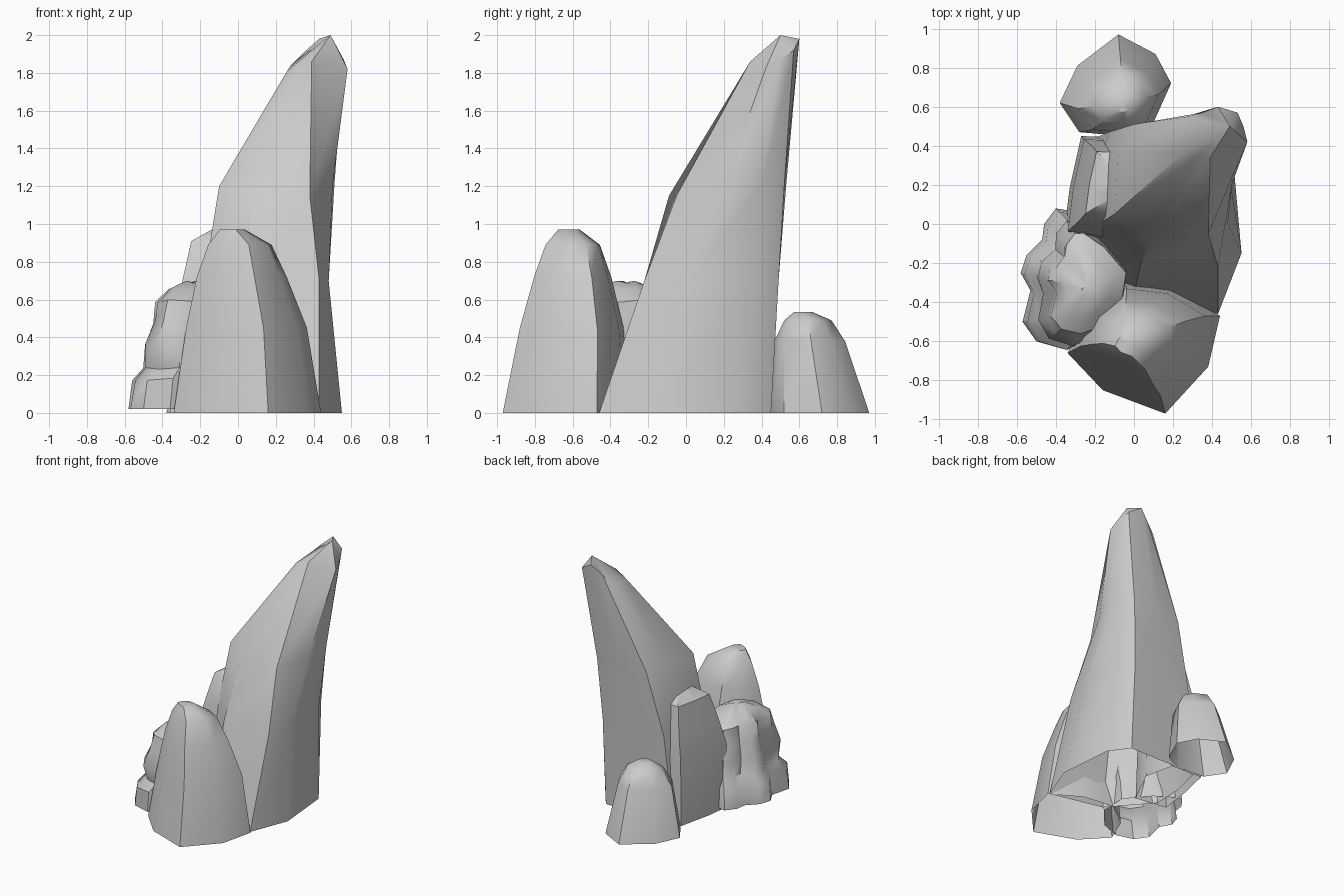
import bpy
import bmesh
import math
import random
from mathutils import Vector

default_cube = bpy.data.objects.get("Cube")
if default_cube:
    bpy.data.objects.remove(default_cube, do_unlink=True)

random.seed(4)


def make_material(name, colour):
    material = bpy.data.materials.new(name)
    material.use_nodes = True
    material.diffuse_color = colour
    shader = material.node_tree.nodes["Principled BSDF"]
    shader.inputs["Base Color"].default_value = colour
    shader.inputs["Roughness"].default_value = 0.9
    return material


stone_grey = make_material("stone grey", (0.6, 0.6, 0.6, 1))


def loft(name, rings, apex=None):
    """Skin a stack of anticlockwise rings, open below and closed by a fan above."""
    bm = bmesh.new()
    layers = [[bm.verts.new(point) for point in ring] for ring in rings]
    count = len(layers[0])
    for lower, upper in zip(layers, layers[1:]):
        for i in range(count):
            j = (i + 1) % count
            bm.faces.new((lower[i], lower[j], upper[j], upper[i]))
    top_ring = layers[-1]
    if apex is None:
        apex = sum((v.co for v in top_ring), Vector()) / count
    tip = bm.verts.new(apex)
    for i in range(count):
        bm.faces.new((top_ring[i], top_ring[(i + 1) % count], tip))

    mesh = bpy.data.meshes.new(name)
    bm.to_mesh(mesh)
    bm.free()
    mesh.materials.append(stone_grey)
    rock = bpy.data.objects.new(name, mesh)
    bpy.context.collection.objects.link(rock)
    bpy.ops.object.select_all(action="DESELECT")
    rock.select_set(True)
    bpy.context.view_layer.objects.active = rock
    bpy.ops.object.shade_smooth_by_angle(angle=math.radians(40))
    return rock


def boulder(name, outline, levels, base_height=0, roughness=0):
    """Raise a ground outline through levels of (height, scale, centre x, centre y)."""
    xs, ys = zip(*outline)
    middle_x = (min(xs) + max(xs)) / 2
    middle_y = (min(ys) + max(ys)) / 2
    rings = [[(x, y, base_height) for x, y in outline]]
    for height, scale, centre_x, centre_y in levels:
        ring = []
        for x, y in outline:
            wobble = scale * (1 + random.uniform(-roughness, roughness))
            ring.append((centre_x + (x - middle_x) * wobble,
                         centre_y + (y - middle_y) * wobble,
                         height + random.uniform(-roughness, roughness) * 0.2))
        rings.append(ring)
    return loft(name, rings)


# Tall leaning spire: ground, waist, shoulder and slanted tip
spire_ground = [(.43, -.46, 0), (.55, -.15, 0), (.51, .3, 0), (.4, .45, 0), (0, .45, 0),
                (-.2, .44, 0), (-.26, .2, 0), (-.27, -.05, 0), (0, -.36, 0)]
spire_waist = [(.43, -.22, .7), (.48, 0, .7), (.47, .36, .7), (.4, .49, .7), (.08, .48, .7),
               (-.13, .47, .7), (-.18, .27, .7), (-.18, 0, .7), (.03, -.22, .7)]
spire_shoulder = [(.38, -.05, 1.15), (.5, .2, 1.2), (.51, .4, 1.2), (.43, .52, 1.2),
                  (.2, .53, 1.2), (0, .51, 1.2), (-.08, .36, 1.2), (-.1, .05, 1.2),
                  (.08, -.09, 1.15)]
spire_tip = [(.39, .34, 1.86), (.58, .42, 1.82), (.56, .5, 1.87), (.53, .57, 1.92),
             (.43, .6, 1.98), (.35, .57, 1.91), (.28, .55, 1.84), (.26, .37, 1.81),
             (.32, .35, 1.83)]
loft("leaning_spire", [spire_ground, spire_waist, spire_shoulder, spire_tip],
     apex=(.49, .5, 2))

# Ledge bulging from the spire's side
boulder("side_ledge",
        [(-.36, -.06), (-.1, -.1), (.05, .2), (0, .44), (-.27, .45), (-.33, .18)],
        [(.5, .92, -.15, .18), (.72, .78, -.13, .19), (.91, .62, -.12, .2),
         (.98, .3, -.06, .2)])

# Rounded boulder at the front
boulder("front_boulder",
        [(-.34, -.66), (-.16, -.85), (.16, -.97), (.38, -.73), (.44, -.47),
         (.2, -.33), (-.05, -.3), (-.25, -.45)],
        [(.45, .82, .045, -.605), (.72, .61, .02, -.6), (.89, .43, .01, -.6),
         (.97, .17, -.03, -.62)])

# Small boulder at the back
boulder("back_boulder",
        [(-.08, .97), (-.29, .81), (-.38, .62), (-.28, .47), (-.05, .45),
         (.1, .52), (.19, .72), (.11, .87)],
        [(.38, .72, -.08, .655), (.49, .48, -.07, .645), (.535, .18, -.06, .62)])

# Knobbly stump beside the front boulder
boulder("knobbly_stump",
        [(-.58, -.25), (-.53, -.34), (-.57, -.5), (-.5, -.6), (-.36, -.64), (-.2, -.58),
         (-.06, -.42), (-.05, -.2), (-.2, -.02), (-.34, .07), (-.4, .08), (-.46, 0),
         (-.47, -.08), (-.55, -.16)],
        [(.18, .94, -.3, -.29), (.24, .86, -.27, -.29), (.36, .87, -.27, -.3),
         (.48, .75, -.25, -.31), (.59, .72, -.24, -.31), (.65, .47, -.24, -.31),
         (.69, .17, -.23, -.32)],
        base_height=.02, roughness=.05)
